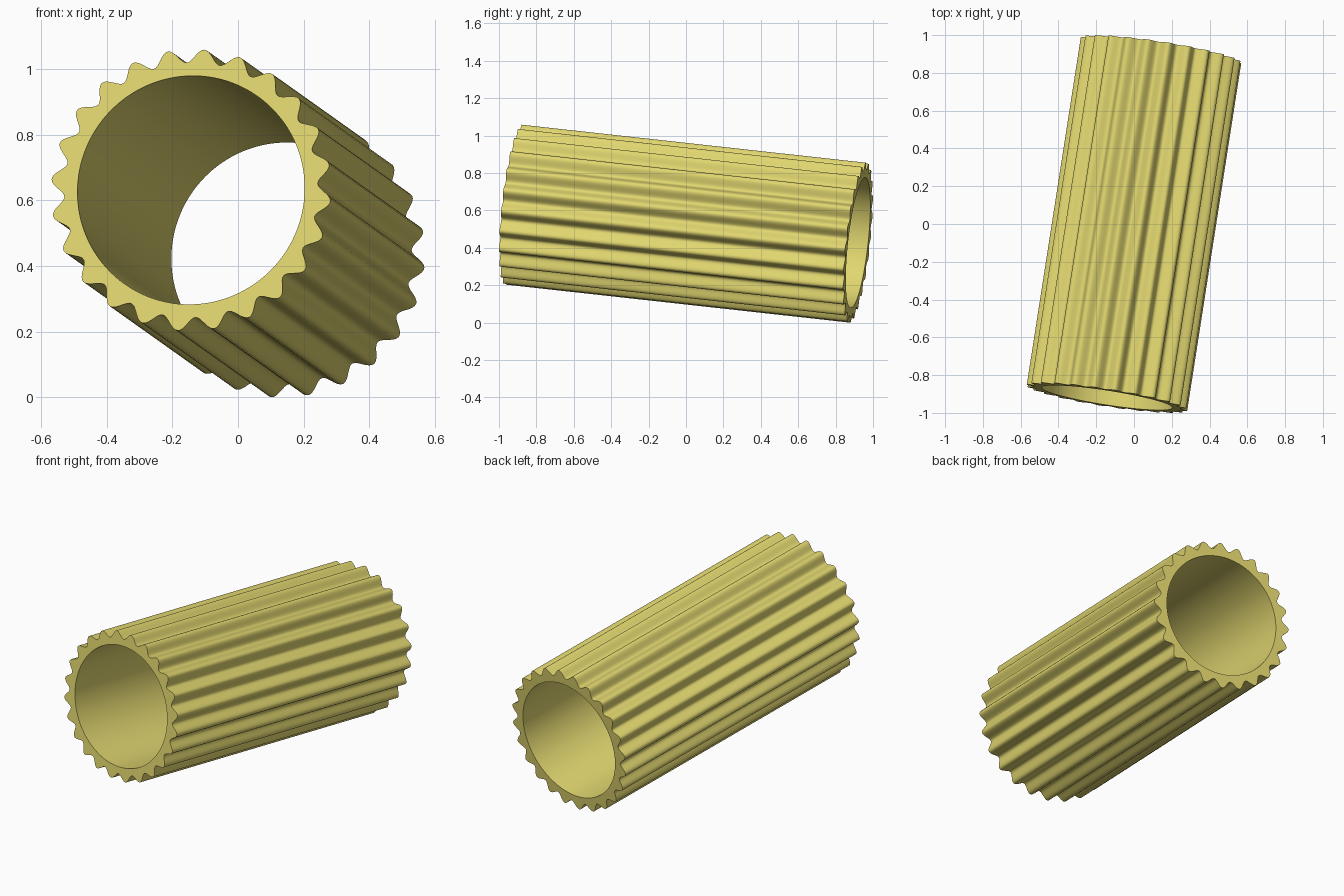
import bpy, bmesh, math
from mathutils import Vector, Matrix

if "Cube" in bpy.data.objects:
    bpy.data.objects.remove(bpy.data.objects["Cube"])

RIDGES, STEPS = 24, 14
N = RIDGES * STEPS
MID_R, AMP, BORE_R = 0.411, 0.0205, 0.35
PHASE = math.radians(84.5)

# Tilted axis between the two end centres
front = Vector((-0.143, -0.92, 0.63))
back = Vector((0.143, 0.92, 0.427))
half = (back - front).length / 2
w = (front - back).normalized()
u = Vector((1, 0, 0))
u = (u - w * u.dot(w)).normalized()
v = w.cross(u)
frame = Matrix((u, v, w)).transposed().to_4x4()
frame.translation = (front + back) / 2


def outer(a):
    return MID_R + AMP * math.cos(RIDGES * (a - PHASE))


def bore(a):
    return BORE_R


# Corrugated outside, round bore, flat annular ends
bm = bmesh.new()


def ring(radius, z):
    verts = []
    for i in range(N):
        a = 2 * math.pi * i / N
        r = radius(a)
        verts.append(bm.verts.new(frame @ Vector((r * math.cos(a), r * math.sin(a), z))))
    return verts


loops = [ring(outer, -half), ring(outer, half), ring(bore, half), ring(bore, -half)]
for k in range(4):
    a, b = loops[k], loops[(k + 1) % 4]
    for i in range(N):
        j = (i + 1) % N
        bm.faces.new((a[i], a[j], b[j], b[i]))
bmesh.ops.recalc_face_normals(bm, faces=bm.faces)

# Rest on the ground
low = min(p.co.z for p in bm.verts)
bmesh.ops.translate(bm, verts=bm.verts, vec=(0, 0, -low))

mesh = bpy.data.meshes.new("ridged_tube")
bm.to_mesh(mesh)
bm.free()
tube = bpy.data.objects.new("ridged_tube", mesh)
bpy.context.collection.objects.link(tube)

# Yellow material
mat = bpy.data.materials.new("pasta_yellow")
mat.diffuse_color = (0.75, 0.67, 0.16, 1)
mat.use_nodes = True
mat.node_tree.nodes["Principled BSDF"].inputs["Base Color"].default_value = mat.diffuse_color
mesh.materials.append(mat)

bpy.context.view_layer.objects.active = tube
tube.select_set(True)
bpy.ops.object.shade_smooth_by_angle(angle=math.radians(35))
